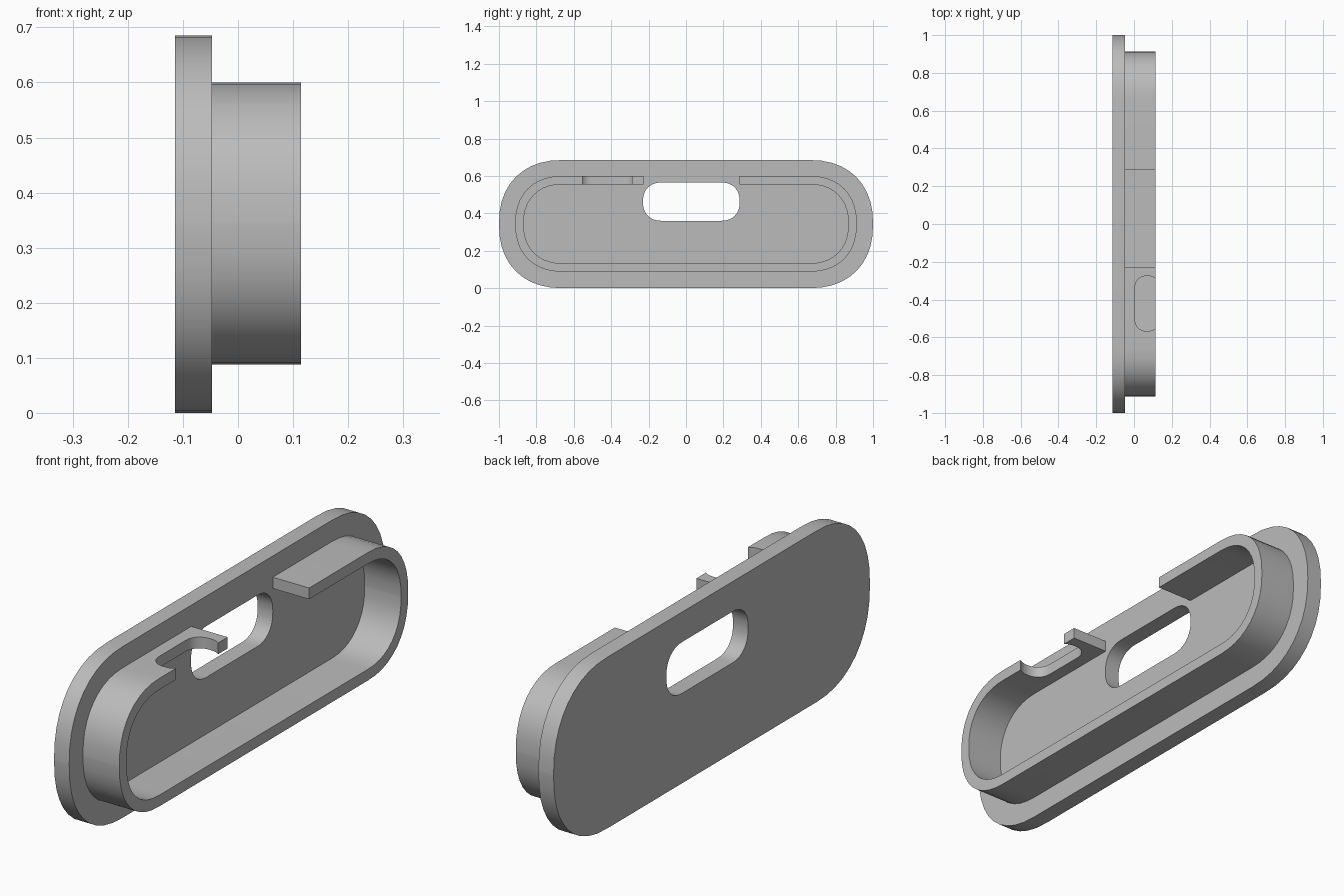
import bpy
import bmesh
import math

cube = bpy.data.objects.get("Cube")
if cube:
    bpy.data.objects.remove(cube, do_unlink=True)

grey = bpy.data.materials.new("plain grey")
grey.use_nodes = True
colour = (0.5, 0.5, 0.5, 1)
grey.diffuse_color = colour
grey.node_tree.nodes["Principled BSDF"].inputs["Base Color"].default_value = colour


def rounded_outline(u0, u1, v0, v1, radius, power=2.25, steps=10):
    """Closed rectangle outline with softly squared round corners."""
    points = []
    corners = ((u1, v1, 1, 1), (u0, v1, -1, 1), (u0, v0, -1, -1), (u1, v0, 1, -1))
    for u, v, su, sv in corners:
        arc = []
        for i in range(steps + 1):
            a = math.pi / 2 * i / steps
            c = max(math.cos(a), 0) ** (2 / power)
            s = max(math.sin(a), 0) ** (2 / power)
            arc.append((u - su * radius * (1 - c), v - sv * radius * (1 - s)))
        points += arc if su * sv > 0 else arc[::-1]
    return points


def prism(name, outline, low, high, place):
    """Extrude an outline; place maps (u, v, depth) to a position."""
    bm = bmesh.new()
    face = bm.faces.new([bm.verts.new(place(u, v, low)) for u, v in outline])
    lifted = bmesh.ops.extrude_face_region(bm, geom=[face])["geom"]
    offset = [b - a for a, b in zip(place(0, 0, low), place(0, 0, high))]
    bmesh.ops.translate(bm, vec=offset, verts=[g for g in lifted if isinstance(g, bmesh.types.BMVert)])
    bmesh.ops.remove_doubles(bm, verts=bm.verts, dist=1e-5)
    bmesh.ops.recalc_face_normals(bm, faces=bm.faces)
    mesh = bpy.data.meshes.new(name)
    bm.to_mesh(mesh)
    bm.free()
    mesh.materials.append(grey)
    obj = bpy.data.objects.new(name, mesh)
    bpy.context.collection.objects.link(obj)
    return obj


def along_x(u, v, d):
    return (d, u, v)


def along_z(u, v, d):
    return (u, v, d)


def cut(target, cutter):
    cutter.hide_render = True
    bpy.context.view_layer.objects.active = target
    mod = target.modifiers.new("cut", 'BOOLEAN')
    mod.operation = 'DIFFERENCE'
    mod.solver = 'EXACT'
    mod.object = cutter
    bpy.ops.object.modifier_apply(modifier=mod.name)
    bpy.data.objects.remove(cutter, do_unlink=True)


back, middle, front = -0.114, -0.047, 0.114

# Base plate with its rounded window
plate = prism("base_plate", rounded_outline(-1, 1, 0, 0.685, 0.34), back, middle, along_x)
window = rounded_outline(-0.23, 0.287, 0.36, 0.565, 0.1)
cut(plate, prism("window_cutter", window, -0.3, 0.3, along_x))

# Raised rim wall
rim = prism("rim_wall", rounded_outline(-0.913, 0.913, 0.088, 0.6, 0.254), middle, front, along_x)
inside = rounded_outline(-0.868, 0.868, 0.133, 0.555, 0.209)
cut(rim, prism("inside_cutter", inside, -0.3, 0.3, along_x))

# Gap in the top of the rim
gap = [(-0.228, 0.5), (0.287, 0.5), (0.287, 0.7), (-0.228, 0.7)]
cut(rim, prism("gap_cutter", gap, -0.3, 0.3, along_x))

# Rounded notch beside the gap
notch = rounded_outline(0.005, 0.135, -0.567, -0.275, 0.0645)
cut(rim, prism("notch_cutter", notch, 0.5, 0.7, along_z))

for obj in (plate, rim):
    bpy.ops.object.select_all(action='DESELECT')
    obj.select_set(True)
    bpy.context.view_layer.objects.active = obj
    bpy.ops.object.shade_smooth_by_angle(angle=math.radians(30))
